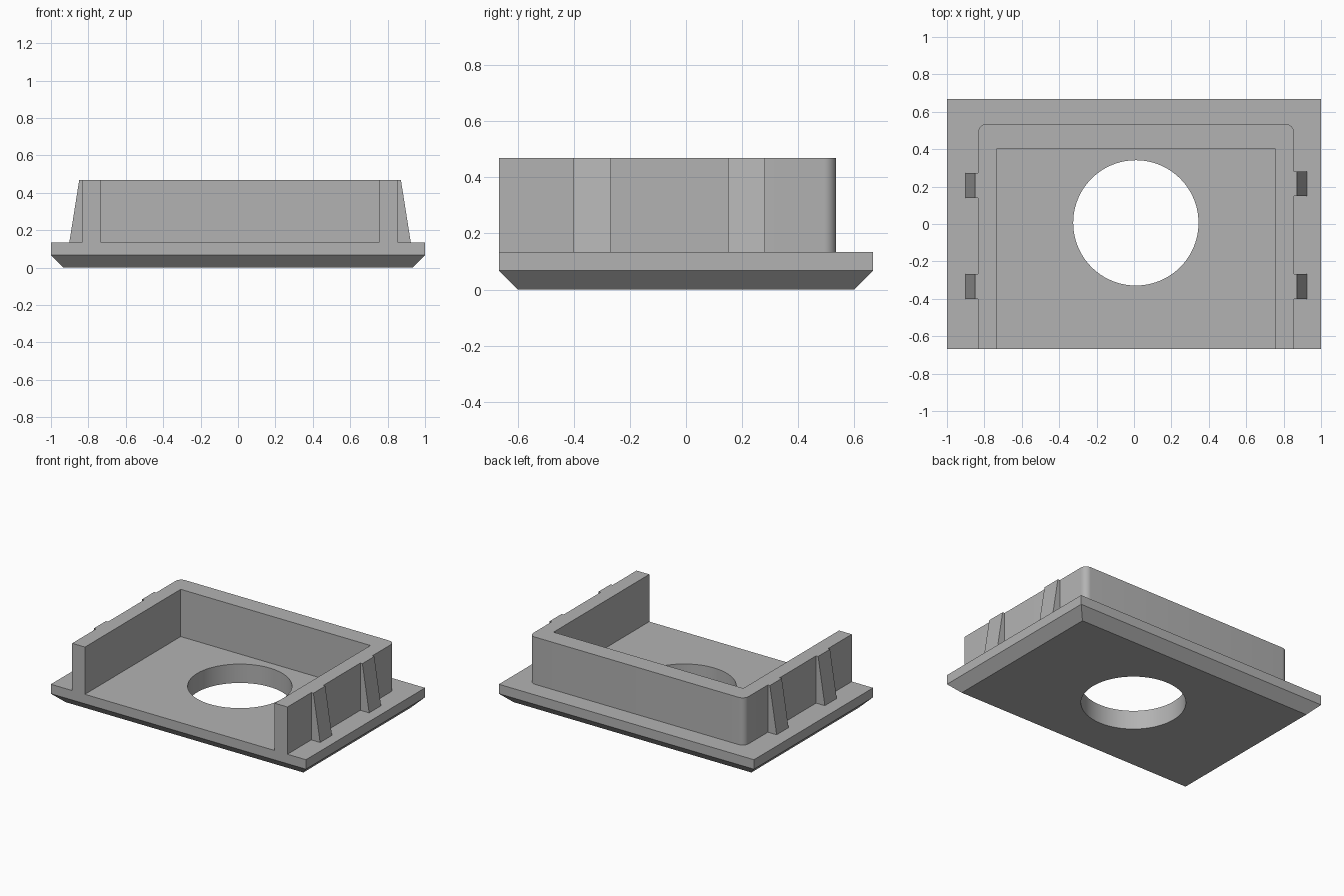
import bpy, bmesh, math
from mathutils import Vector

cube = bpy.data.objects.get("Cube")
if cube:
    bpy.data.objects.remove(cube, do_unlink=True)

HALF_Y, FLOOR, TOP = 0.667, 0.134, 0.469

grey = bpy.data.materials.new("plain grey")
grey.use_nodes = True
colour = (0.45, 0.45, 0.45, 1)
grey.diffuse_color = colour
grey.node_tree.nodes["Principled BSDF"].inputs["Base Color"].default_value = colour


def finish(name, bm):
    bmesh.ops.recalc_face_normals(bm, faces=bm.faces)
    mesh = bpy.data.meshes.new(name)
    bm.to_mesh(mesh)
    bm.free()
    mesh.materials.append(grey)
    obj = bpy.data.objects.new(name, mesh)
    bpy.context.collection.objects.link(obj)
    return obj


def prism(name, profile, offset):
    """Extrude a closed outline of 3D points along an offset."""
    bm = bmesh.new()
    face = bm.faces.new([bm.verts.new(p) for p in profile])
    result = bmesh.ops.extrude_face_region(bm, geom=[face], use_keep_orig=True)
    verts = [g for g in result["geom"] if isinstance(g, bmesh.types.BMVert)]
    bmesh.ops.translate(bm, verts=verts, vec=Vector(offset))
    return finish(name, bm)


def smooth(obj):
    bpy.ops.object.select_all(action="DESELECT")
    obj.select_set(True)
    bpy.context.view_layer.objects.active = obj
    bpy.ops.object.shade_smooth_by_angle(angle=math.radians(30))


# Base plate with a chamfered underside
bm = bmesh.new()
rings = []
for z, inset in ((0, 0.067), (0.067, 0), (FLOOR, 0)):
    x, y = 1 - inset, HALF_Y - inset
    rings.append([bm.verts.new(p) for p in ((-x, -y, z), (x, -y, z), (x, y, z), (-x, y, z))])
for low, high in zip(rings, rings[1:]):
    for i in range(4):
        j = (i + 1) % 4
        bm.faces.new((low[i], low[j], high[j], high[i]))
bm.faces.new(rings[0])
bm.faces.new(rings[-1])
plate = finish("base_plate", bm)

# Round opening through the plate
bm = bmesh.new()
bmesh.ops.create_cone(bm, cap_ends=True, segments=96, radius1=0.335, radius2=0.335, depth=1)
bmesh.ops.translate(bm, verts=bm.verts, vec=(0.01, 0.006, 0))
cutter = finish("hole_cutter", bm)
cut = plate.modifiers.new("round hole", "BOOLEAN")
cut.operation, cut.solver, cut.object = "DIFFERENCE", "EXACT", cutter
bpy.context.view_layer.objects.active = plate
bpy.ops.object.modifier_apply(modifier=cut.name)
bpy.data.objects.remove(cutter, do_unlink=True)
smooth(plate)

# U-shaped wall, open at the front, with rounded back corners
LEFT, RIGHT, BACK, R = 0.855, -0.833, 0.535, 0.045
outline = [(RIGHT, -HALF_Y)]
for cx, start in ((RIGHT + R, 180), (LEFT - R, 90)):
    for step in range(9):
        a = math.radians(start - step * 90 / 8)
        outline.append((cx + R * math.cos(a), BACK - R + R * math.sin(a)))
outline += [(LEFT, -HALF_Y), (0.755, -HALF_Y), (0.755, 0.405), (-0.733, 0.405), (-0.733, -HALF_Y)]
wall = prism("surrounding_wall", [(x, y, FLOOR) for x, y in outline], (0, 0, TOP - FLOOR))
smooth(wall)

# Tapered clip ribs on the outside of both side walls
for side, face, sign, ys in (("left", LEFT, 1, (-0.4, 0.149)), ("right", RIGHT, -1, (-0.4, 0.14))):
    for place, y in zip(("front", "back"), ys):
        profile = [(face - sign * 0.02, y, FLOOR), (face + sign * 0.069, y, FLOOR),
                   (face + sign * 0.016, y, TOP), (face - sign * 0.02, y, TOP)]
        prism(f"{side}_{place}_rib", profile, (0, 0.133, 0))
